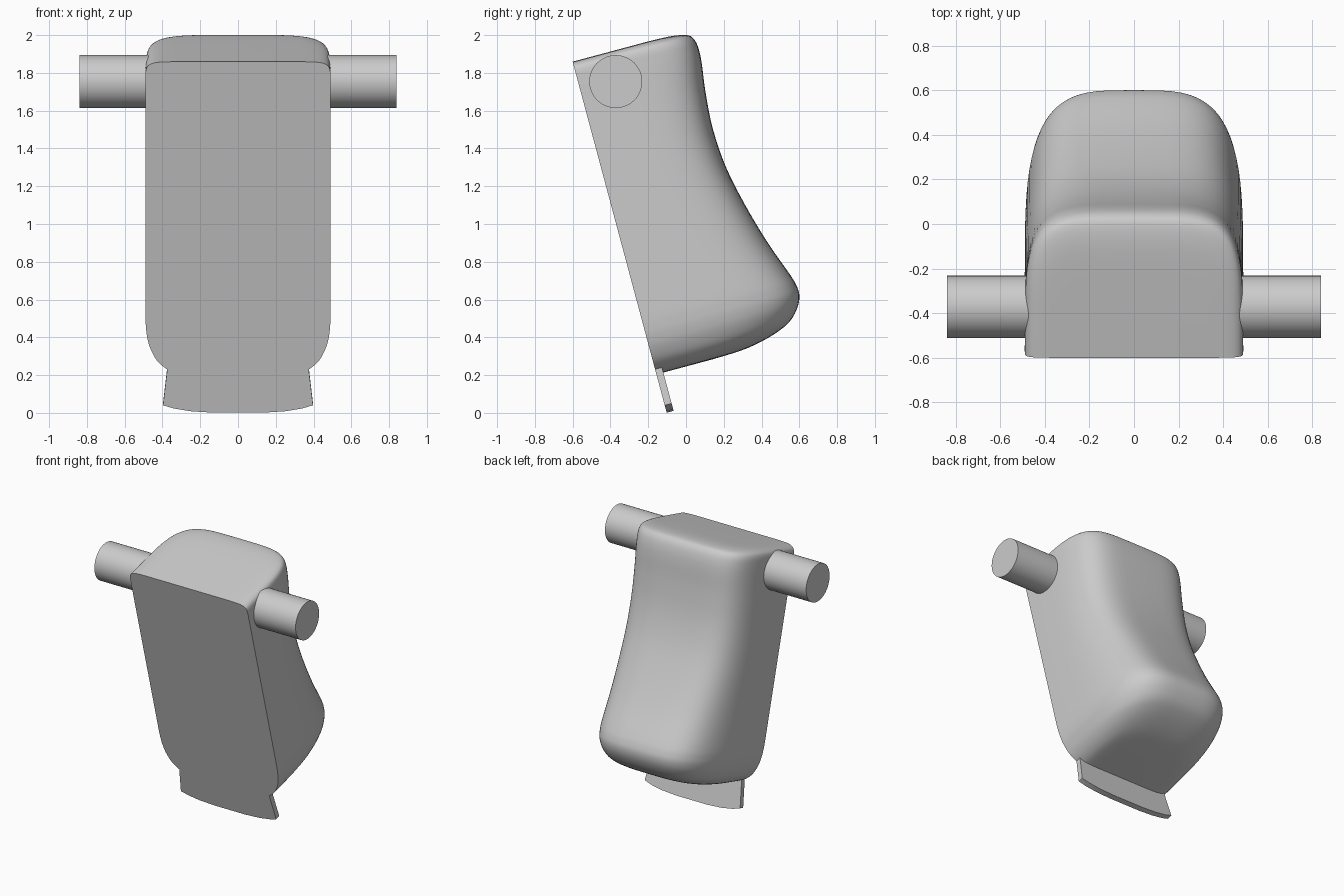
import bpy, bmesh, math
from mathutils import Vector

cube = bpy.data.objects.get("Cube")
if cube:
    bpy.data.objects.remove(cube, do_unlink=True)

grey = bpy.data.materials.new("plain grey")
grey.use_nodes = True
colour = (0.6, 0.6, 0.6, 1)
grey.diffuse_color = colour
grey.node_tree.nodes["Principled BSDF"].inputs["Base Color"].default_value = colour

TILT = math.radians(15)
BASE = (0, -0.102, 0)


def finish(bm, name, tilted=True):
    """Turn a bmesh into a smooth-shaded object, leaning back if tilted."""
    bmesh.ops.recalc_face_normals(bm, faces=bm.faces)
    mesh = bpy.data.meshes.new(name)
    bm.to_mesh(mesh)
    bm.free()
    mesh.materials.append(grey)
    obj = bpy.data.objects.new(name, mesh)
    bpy.context.collection.objects.link(obj)
    if tilted:
        obj.rotation_euler.x = TILT
        obj.location = BASE
    bpy.ops.object.select_all(action='DESELECT')
    obj.select_set(True)
    bpy.context.view_layer.objects.active = obj
    bpy.ops.object.shade_smooth_by_angle(angle=math.radians(40))
    return obj


def spline(points, steps):
    """Smooth curve passing through all points."""
    p = [Vector(q) for q in points]
    p = [p[0]] + p + [p[-1]]
    out = []
    for a, b, c, d in zip(p, p[1:], p[2:], p[3:]):
        for i in range(steps):
            t = i / steps
            out.append(0.5 * (2 * b + (c - a) * t + (2 * a - 5 * b + 4 * c - d) * t**2
                              + (3 * b - a - 3 * c + d) * t**3))
    return out + [p[-1]]


# Body: rounded U-shaped sections (depth, height, half width) lofted upward
stations = [
    (0.30, 0.211, 0.24), (0.467, 0.217, 0.32), (0.586, 0.236, 0.37),
    (0.688, 0.266, 0.41), (0.76, 0.303, 0.44), (0.814, 0.361, 0.467),
    (0.839, 0.417, 0.481), (0.839, 0.468, 0.487), (0.821, 0.535, 0.49),
    (0.75, 0.731, 0.49), (0.686, 0.955, 0.49), (0.64, 1.174, 0.49),
    (0.625, 1.386, 0.49), (0.638, 1.589, 0.49), (0.658, 1.739, 0.49),
    (0.662, 1.82, 0.49), (0.651, 1.875, 0.488), (0.619, 1.905, 0.473),
    (0.53, 1.921, 0.43), (0.40, 1.925, 0.34),
]
SEGS = 40
bm = bmesh.new()
rings = []
for depth, height, width in spline(stations, 4):
    power = 2 / (3.35 + 0.7 * height)  # corners get squarer toward the top
    ring = []
    for i in range(SEGS + 1):
        a = math.pi * i / SEGS
        x = math.copysign(abs(math.cos(a)) ** power, math.cos(a)) * width
        y = math.sin(a) ** power * depth if 0 < i < SEGS else 0
        ring.append(bm.verts.new((x, y, height)))
    rings.append(ring)
for low, high in zip(rings, rings[1:]):
    for i in range(SEGS + 1):
        j = (i + 1) % (SEGS + 1)
        bm.faces.new((low[i], low[j], high[j], high[i]))
bm.faces.new(rings[0])
bm.faces.new(rings[-1])
finish(bm, "body")

# Bottom tab: flared plate with a gently curved lower edge
half = [(0.372, 0.262), (0.397, 0.042), (0.34, 0.024), (0.25, 0.009), (0.13, 0.001)]
outline = half + [(-x, z) for x, z in reversed(half)]
bm = bmesh.new()
plate = bm.faces.new([bm.verts.new((x, 0, z)) for x, z in outline])
extruded = bmesh.ops.extrude_face_region(bm, geom=[plate])["geom"]
bmesh.ops.translate(bm, vec=(0, 0.038, 0),
                    verts=[v for v in extruded if isinstance(v, bmesh.types.BMVert)])
finish(bm, "bottom_tab")

# Cross bar: one round rod through the top of the body
bm = bmesh.new()
bmesh.ops.create_cone(bm, cap_ends=True, segments=64, radius1=0.14, radius2=0.14, depth=1.676)
bar = finish(bm, "cross_bar", tilted=False)
bar.rotation_euler.y = math.pi / 2
bar.location = (0, -0.372, 1.754)
